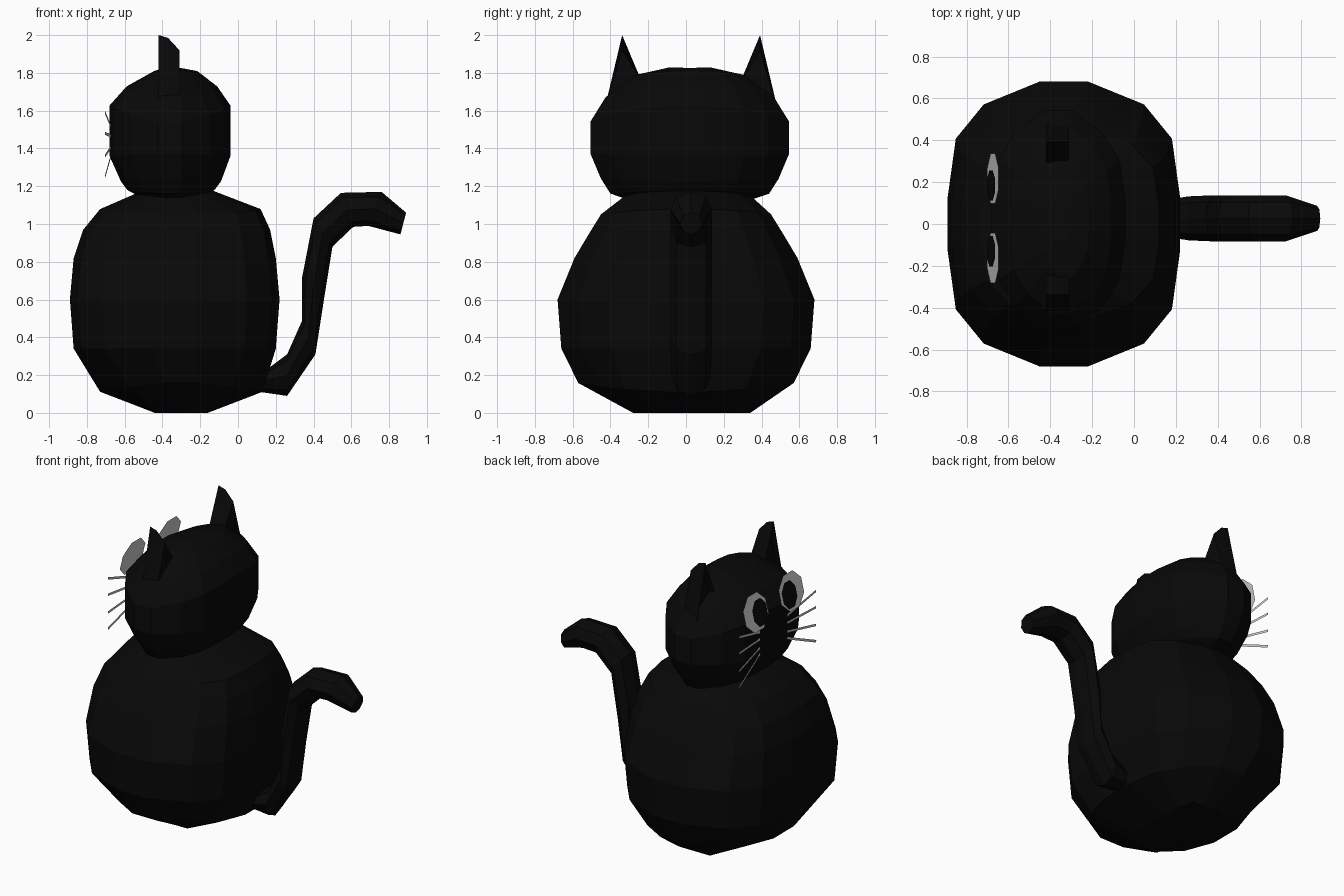
import bpy, bmesh, math
from mathutils import Vector

if "Cube" in bpy.data.objects:
    bpy.data.objects.remove(bpy.data.objects["Cube"])

black = bpy.data.materials.new("black")
black.diffuse_color = (0.0025, 0.0025, 0.0025, 1)
black.use_nodes = True
black.node_tree.nodes["Principled BSDF"].inputs["Base Color"].default_value = black.diffuse_color
MID = 0.027  # mirror line of the face


def loft(name, rings, mat=None):
    """Skin a list of closed point rings and cap both ends."""
    bm = bmesh.new()
    vs = [[bm.verts.new(p) for p in r] for r in rings]
    n = len(vs[0])
    for a, b in zip(vs, vs[1:]):
        for i in range(n):
            j = (i + 1) % n
            bm.faces.new((a[i], a[j], b[j], b[i]))
    bm.faces.new(vs[0][::-1])
    bm.faces.new(vs[-1])
    bmesh.ops.recalc_face_normals(bm, faces=bm.faces)
    return finish(name, bm, mat)


def finish(name, bm, mat=None):
    me = bpy.data.meshes.new(name)
    bm.to_mesh(me)
    bm.free()
    ob = bpy.data.objects.new(name, me)
    bpy.context.collection.objects.link(ob)
    if mat:
        me.materials.append(mat)
    return ob


def outline(quad, f):
    """16-sided outline from one quadrant; f swells or shrinks the corners"""
    q = [(min(1, x * f), min(1, y * f)) if 0 < i < 3 else (x, y)
         for i, (x, y) in enumerate(quad)]
    return (q + [(-x, y) for x, y in q[::-1]]
            + [(-x, -y) for x, y in q] + [(x, -y) for x, y in q[::-1]])


def blob(name, quad, levels):
    """levels: centre x, y, half x, height at x sides, half y, height at y sides, corner factor"""
    rings = []
    for cx, cy, hx, zx, hy, zy, f in levels:
        ring = []
        for x, y in outline(quad, f):
            t = x * x / (x * x + y * y)
            ring.append((cx + x * hx, cy + y * hy, zx * t + zy * (1 - t)))
        rings.append(ring)
    return loft(name, rings, black)


# body and head
blob("body", [(1, .19), (.93, .60), (.69, .84), (.21, 1)], [
    (-.30, .03, .14, 0, .31, 0, 1.2), (-.30, 0, .43, .11, .57, .16, .93),
    (-.335, 0, .535, .34, .66, .34, 1), (-.335, 0, .555, .60, .68, .60, 1),
    (-.335, 0, .535, .82, .59, .82, 1), (-.325, 0, .495, .97, .515, .945, 1),
    (-.305, 0, .425, 1.08, .45, 1.05, 1), (-.32, .01, .18, 1.18, .33, 1.15, 1)])
blob("head", [(1, .17), (.91, .54), (.655, .79), (.2, 1)], [
    (-.34, .02, .17, 1.14, .33, 1.13, 1), (-.355, .02, .23, 1.18, .42, 1.16, 1),
    (-.355, .02, .265, 1.225, .47, 1.24, 1), (-.36, .02, .32, 1.36, .525, 1.37, 1),
    (-.36, .02, .32, 1.63, .525, 1.54, 1), (-.35, .02, .24, 1.73, .445, 1.67, 1),
    (-.33, .02, .115, 1.81, .28, 1.79, 1), (-.35, .02, .05, 1.825, .105, 1.83, 1)])

# tail: octagonal sections between a lower and an upper edge
tail = [((.02, .125), (.06, .16), .07), ((.26, .09), (.26, .31), .105),
        ((.41, .31), (.34, .49), .11), ((.455, .60), (.34, .72), .11),
        ((.50, .88), (.40, 1.03), .11), ((.61, .985), (.545, 1.165), .11),
        ((.69, .99), (.76, 1.17), .11), ((.86, .945), (.89, 1.06), .06)]
rings = []
for low, high, w in tail:
    lo, hi = Vector((low[0], 0, low[1])), Vector((high[0], 0, high[1]))
    ring = []
    for k in range(8):
        a = k * math.pi / 4
        p = (lo + hi) / 2 + (hi - lo) / 2 * math.sin(a)
        ring.append((p.x, MID + w * math.cos(a), p.z))
    rings.append(ring)
loft("tail", rings, black)


def panel(name, pts, mat=None):
    """Single flat face looking towards -x."""
    bm = bmesh.new()
    f = bm.faces.new([bm.verts.new(p) for p in pts])
    bm.normal_update()
    if f.normal.x > 0:
        f.normal_flip()
    return finish(name, bm, mat)


def disc(name, y, x, z, ry, rz, tilt, mat=None):
    pts = []
    for k in range(8):
        a = (k + .5) * math.pi / 4
        r = 1 / math.cos(math.pi / 8)
        h = r * rz * math.sin(a)
        pts.append((x + h * math.sin(tilt), y + r * ry * math.cos(a),
                    z + h * math.cos(tilt)))
    return panel(name, pts, mat)


for s, side in ((1, "left"), (-1, "right")):
    # ear: wedge with sloping back and hollow front
    rings = []
    for x, tip in ((-.42, 2.0), (-.37, 1.985), (-.31, 1.92)):
        rings.append([(x, MID + s * y, z) for y, z in
                      ((.46, 1.60), (.365, tip), (.26, 1.75), (.26, 1.60))])
    ear = loft(side + "_ear", rings, black)
    bm = bmesh.new()
    bm.from_mesh(ear.data)
    front = [f for f in bm.faces if f.normal.x < -.99]
    bmesh.ops.inset_region(bm, faces=front, thickness=.02, depth=-.03)
    bm.to_mesh(ear.data)
    bm.free()

    # eye and pupil: tilted flat discs
    disc(side + "_eye", MID + s * .19, -.674, 1.665, .12, .118, .235)
    disc(side + "_pupil", MID + s * .157, -.683, 1.655, .072, .085, .235, black)

    # whiskers: thin upright ribbons
    for i, (z0, z1) in enumerate(((1.51, 1.59), (1.465, 1.48),
                                  (1.41, 1.36), (1.37, 1.25))):
        a = Vector((-.67, MID + s * .13, z0))
        b = Vector((-.704, MID + s * .41, z1))
        d = b - a
        w = d.cross(Vector((d.y, -d.x, 0))).normalized() * .008
        panel(f"{side}_whisker_{i + 1}", [a - w, b - w, b + w, a + w])
